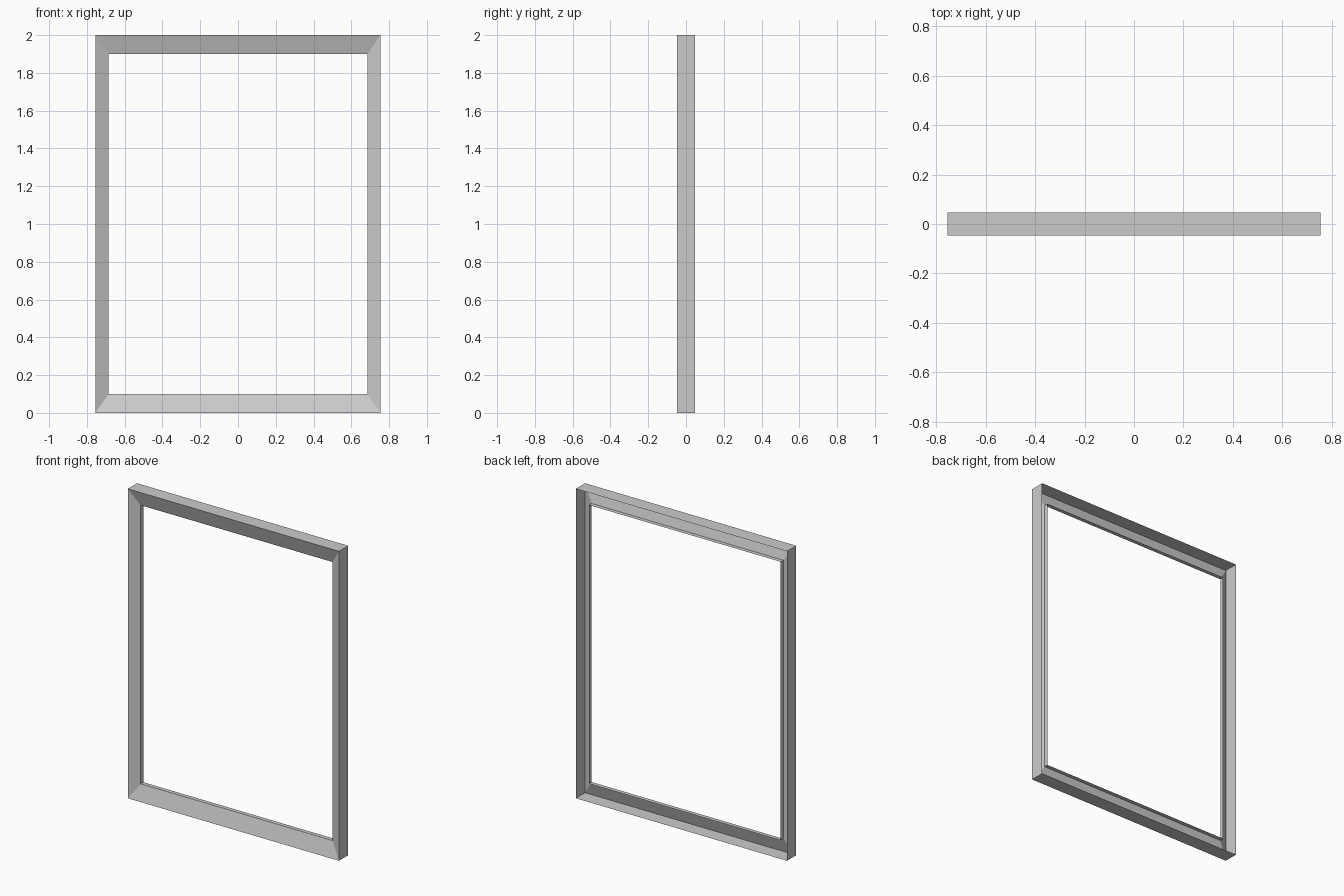
import bpy, bmesh

if "Cube" in bpy.data.objects:
    bpy.data.objects.remove(bpy.data.objects["Cube"])

# Frame section, from back rim to inner lip: (half width, inset in z, y)
PROFILE = [
    (0.755, 0.0, 0.047),    # back rim of the outer wall
    (0.755, 0.0, -0.047),   # front outer edge
    (0.685, 0.1, -0.015),   # sloped front face ends at the opening
    (0.685, 0.1, 0.012),    # short lip going back
]
HEIGHT = 2.0


def mitred_shell(name, profile):
    """Sweep an open section round a rectangle with mitred corners."""
    bm = bmesh.new()
    rings = []
    for hw, inset, y in profile:
        corners = [(-hw, inset), (hw, inset), (hw, HEIGHT - inset), (-hw, HEIGHT - inset)]
        rings.append([bm.verts.new((x, y, z)) for x, z in corners])
    for a, b in zip(rings, rings[1:]):
        for i in range(4):
            j = (i + 1) % 4
            bm.faces.new((b[i], a[i], a[j], b[j]))
    mesh = bpy.data.meshes.new(name)
    bm.to_mesh(mesh)
    bm.free()
    obj = bpy.data.objects.new(name, mesh)
    bpy.context.collection.objects.link(obj)
    return obj


# Hollow window frame, open at the back
mitred_shell("window_frame", PROFILE)
